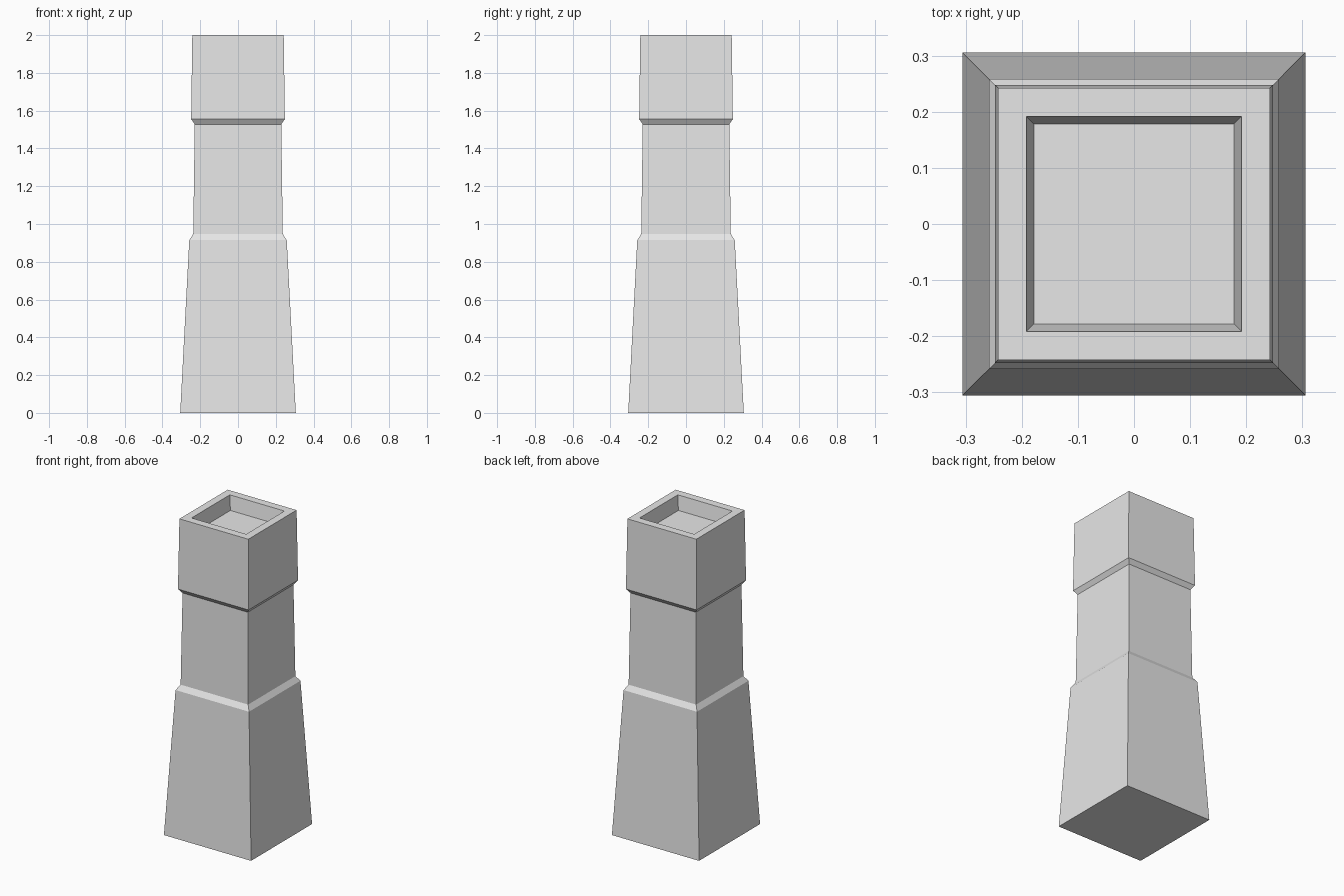
import bpy
import bmesh

cube = bpy.data.objects.get("Cube")
if cube:
    bpy.data.objects.remove(cube, do_unlink=True)

# Plain pale stone
stone = bpy.data.materials.new("pale_stone")
stone.use_nodes = True
colour = (0.8, 0.8, 0.8, 1)
stone.diffuse_color = colour
stone.node_tree.nodes["Principled BSDF"].inputs["Base Color"].default_value = colour

# Half-width and height of each square section, bottom to rim, then into the recess
sections = [
    (0.306, 0.0),     # foot
    (0.258, 0.915),   # top of tapered base
    (0.237, 0.947),   # shoulder bevel
    (0.229, 1.528),   # shaft
    (0.248, 1.555),   # underside of head
    (0.242, 2.0),     # outer rim
    (0.192, 2.0),     # inner rim
    (0.178, 1.91),    # recess floor
]


def square_ring(bm, half, z):
    corners = ((-1, -1), (1, -1), (1, 1), (-1, 1))
    return [bm.verts.new((sx * half, sy * half, z)) for sx, sy in corners]


# Loft the pillar through the sections and cap both ends
bm = bmesh.new()
rings = [square_ring(bm, half, z) for half, z in sections]
for low, high in zip(rings, rings[1:]):
    for i in range(4):
        j = (i + 1) % 4
        bm.faces.new((low[i], low[j], high[j], high[i]))
bm.faces.new(reversed(rings[0]))
bm.faces.new(rings[-1])
bmesh.ops.recalc_face_normals(bm, faces=bm.faces)

mesh = bpy.data.meshes.new("square_pillar")
bm.to_mesh(mesh)
bm.free()
mesh.materials.append(stone)
pillar = bpy.data.objects.new("square_pillar", mesh)
bpy.context.collection.objects.link(pillar)
